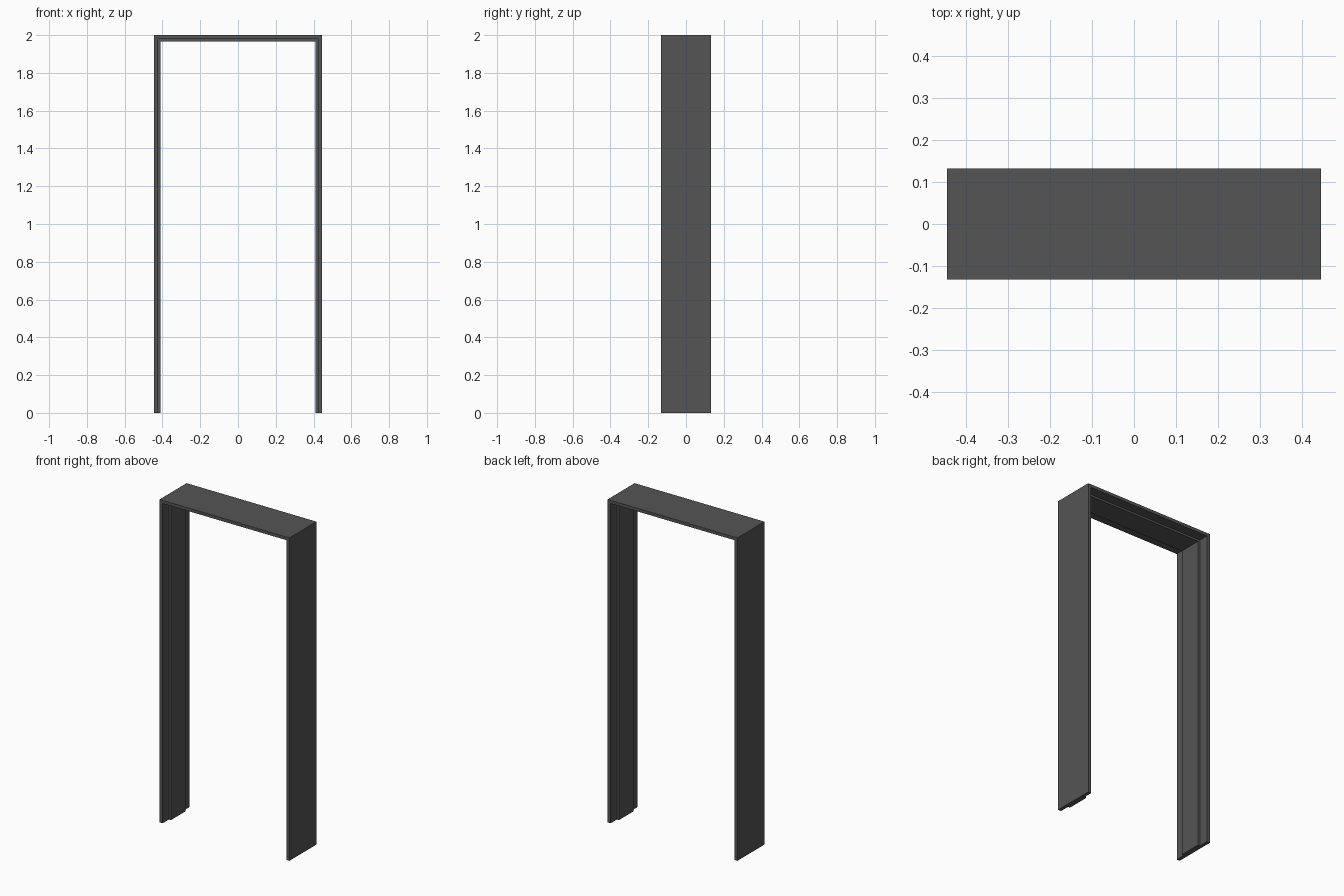
import bpy, bmesh

if "Cube" in bpy.data.objects:
    bpy.data.objects.remove(bpy.data.objects["Cube"])

W, D, H = 0.445, 0.132, 2.0      # half width, half depth, height
LIP, STOP = 0.021, 0.035         # lining thickness, thickness at the door stop
S = 0.071                        # half width of the door stop

mat = bpy.data.materials.new("dark grey")
mat.diffuse_color = (0.09, 0.09, 0.09, 1)
mat.use_nodes = True
mat.node_tree.nodes["Principled BSDF"].inputs["Base Color"].default_value = mat.diffuse_color

# Cross-section of the lining: (inset from outer face, y)
profile = [(0, -D), (LIP, -D), (LIP, -S), (STOP, -S),
           (STOP, S), (LIP, S), (LIP, D), (0, D)]

# Sweep up the left jamb, across the head and down the right jamb with mitres
stations = [
    lambda t: (-W + t, 0),
    lambda t: (-W + t, H - t * 0.93),
    lambda t: (W - t, H - t * 0.93),
    lambda t: (W - t, 0),
]
bm = bmesh.new()
rings = []
for st in stations:
    rings.append([bm.verts.new((st(t)[0], y, st(t)[1])) for t, y in profile])
n = len(profile)
for a, b in zip(rings, rings[1:]):
    for i in range(n):
        j = (i + 1) % n
        bm.faces.new((a[i], a[j], b[j], b[i]))
# Feet of the jambs
bm.faces.new(rings[0])
bm.faces.new(rings[-1])
bmesh.ops.recalc_face_normals(bm, faces=bm.faces)

me = bpy.data.meshes.new("door_frame")
bm.to_mesh(me)
bm.free()
me.materials.append(mat)
ob = bpy.data.objects.new("door_frame", me)
bpy.context.collection.objects.link(ob)
